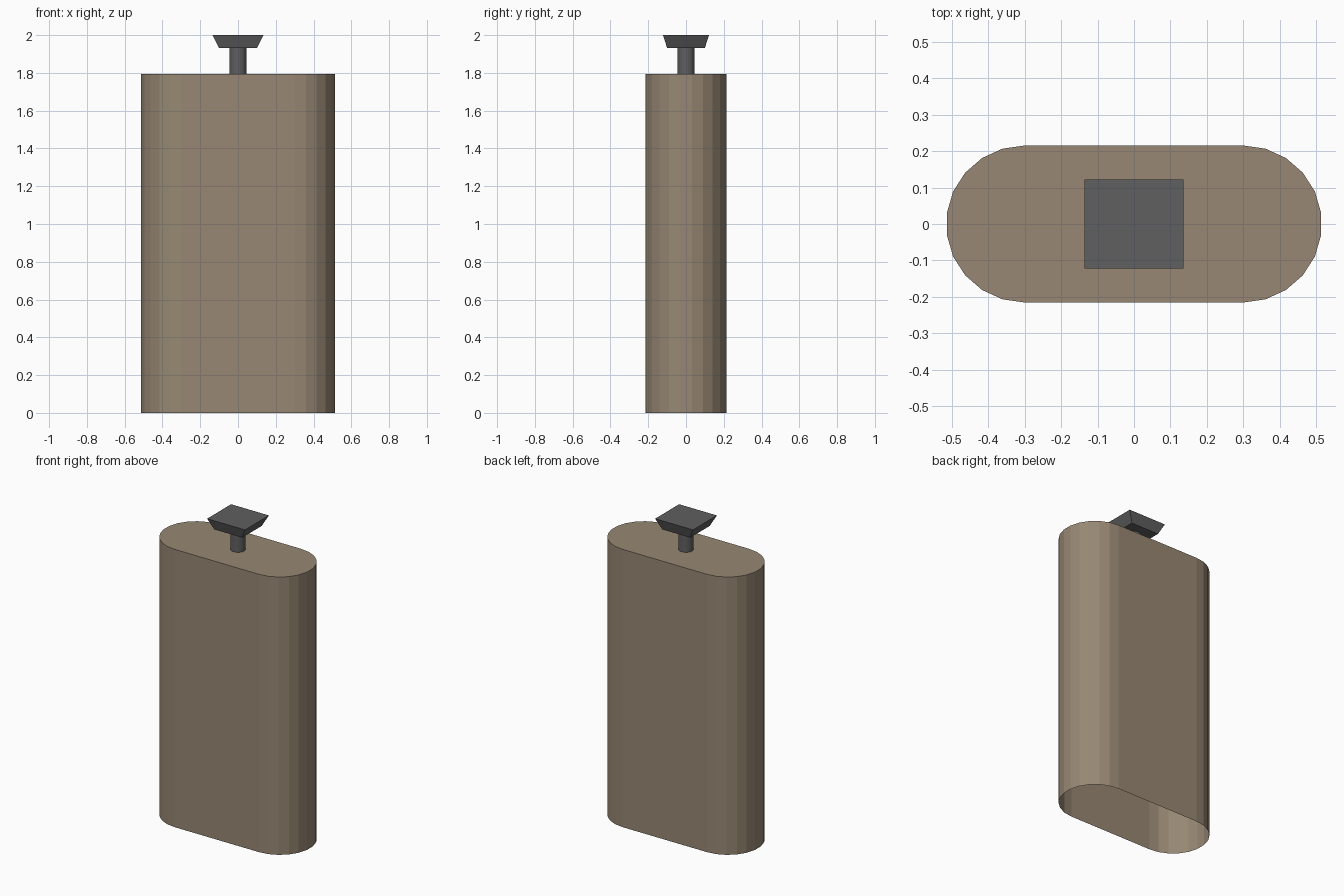
import bpy, bmesh, math

if "Cube" in bpy.data.objects:
    bpy.data.objects.remove(bpy.data.objects["Cube"])


def material(name, rgb):
    m = bpy.data.materials.new(name)
    m.diffuse_color = (*rgb, 1.0)
    m.use_nodes = True
    m.node_tree.nodes["Principled BSDF"].inputs["Base Color"].default_value = m.diffuse_color
    return m


def loft(name, lower, upper, z0, z1, mat, bottom=True, top=True):
    """Join two matching outlines at heights z0 and z1 with flat faces."""
    bm = bmesh.new()
    a = [bm.verts.new((x, y, z0)) for x, y in lower]
    b = [bm.verts.new((x, y, z1)) for x, y in upper]
    n = len(a)
    for i in range(n):
        j = (i + 1) % n
        bm.faces.new((a[i], a[j], b[j], b[i]))
    if top:
        bm.faces.new(b)
    if bottom:
        bm.faces.new(a[::-1])
    me = bpy.data.meshes.new(name)
    bm.to_mesh(me)
    bm.free()
    me.materials.append(mat)
    ob = bpy.data.objects.new(name, me)
    bpy.context.collection.objects.link(ob)
    return ob


def rect(hx, hy):
    return [(-hx, -hy), (hx, -hy), (hx, hy), (-hx, hy)]


def circle(r, n):
    return [(r * math.cos(2 * math.pi * i / n), r * math.sin(2 * math.pi * i / n))
            for i in range(n)]


def stadium(half_straight, r, seg):
    """Two half circles of seg sides each, joined by straight sides."""
    pts = []
    for side, start in ((1, -math.pi / 2), (-1, math.pi / 2)):
        for k in range(seg + 1):
            t = start + math.pi * k / seg
            pts.append((side * half_straight + r * math.cos(t), r * math.sin(t)))
    return pts


tan = material("tan", (0.31, 0.245, 0.172))
dark_grey = material("dark grey", (0.115, 0.115, 0.115))

# Flask body: capped on top, open underneath
outline = stadium(0.3, 0.215, 11)
loft("flask_body", outline, outline, 0.0, 1.793, tan, bottom=False)

# Neck
loft("neck", circle(0.045, 24), circle(0.045, 24), 1.793, 1.932, dark_grey, bottom=False)

# Flared square stopper
loft("stopper", rect(0.1, 0.1), rect(0.135, 0.122), 1.932, 2.0, dark_grey)
